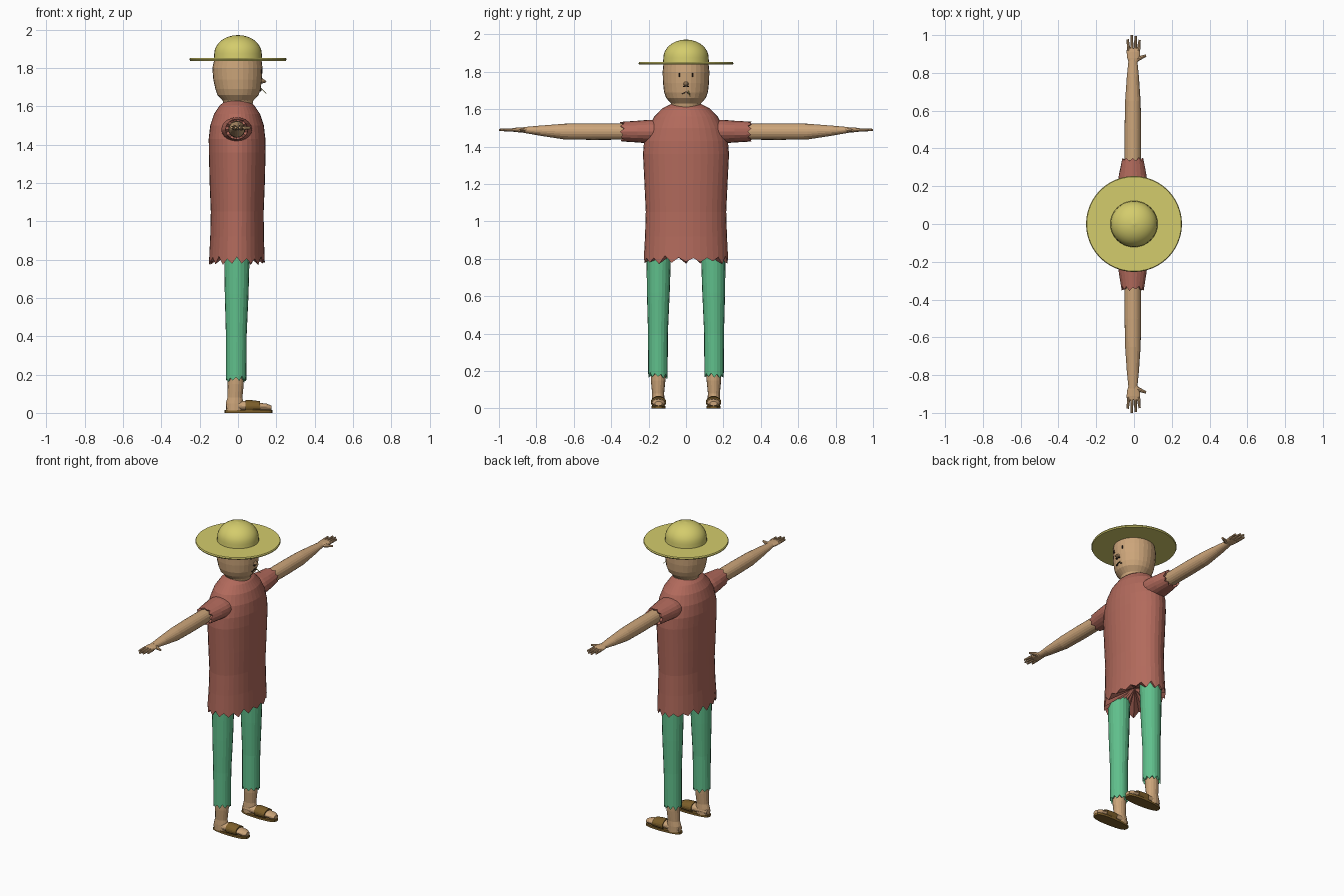
import bpy, bmesh, math, random
from mathutils import Vector, Matrix

if "Cube" in bpy.data.objects:
    bpy.data.objects.remove(bpy.data.objects["Cube"])

random.seed(4)


def material(name, r, g, b):
    def lin(c):
        c /= 255
        return c / 12.92 if c < 0.04045 else ((c + 0.055) / 1.055) ** 2.4
    m = bpy.data.materials.new(name)
    m.diffuse_color = (lin(r), lin(g), lin(b), 1)
    m.use_nodes = True
    m.node_tree.nodes["Principled BSDF"].inputs["Base Color"].default_value = m.diffuse_color
    return m


SKIN = material("skin", 204, 165, 122)
RED = material("red_cloth", 178, 106, 92)
GREEN = material("green_cloth", 96, 192, 140)
STRAW = material("straw", 212, 204, 108)
BROWN = material("brown_leather", 124, 94, 42)
DARK = material("dark_marks", 50, 38, 30)


def finish(bm, name, mat, smooth=False):
    bmesh.ops.recalc_face_normals(bm, faces=bm.faces)
    me = bpy.data.meshes.new(name)
    bm.to_mesh(me)
    bm.free()
    me.materials.append(mat)
    for p in me.polygons:
        p.use_smooth = smooth
    ob = bpy.data.objects.new(name, me)
    bpy.context.collection.objects.link(ob)
    if smooth:
        bpy.ops.object.select_all(action='DESELECT')
        ob.select_set(True)
        bpy.context.view_layer.objects.active = ob
        bpy.ops.object.shade_smooth_by_angle(angle=math.radians(40))
    return ob


def loft(name, mat, axis, rings, segs=20, jag=0.0, inset=0.0, smooth=False):
    """Closed elliptical loft. Ring = (position, centre u, centre v, radius u, radius v).
    axis z uses u=x v=y, axis y uses u=x v=z, axis x uses u=y v=z.
    The last ring may be torn (jag), with its cap pulled inwards (inset)."""
    def place(t, u, v):
        return {'z': (u, v, t), 'y': (u, t, v), 'x': (t, u, v)}[axis]
    bm = bmesh.new()
    loops = []
    for k, (t, cu, cv, ru, rv) in enumerate(rings):
        loop = []
        for i in range(segs):
            a = 2 * math.pi * i / segs
            off = 0
            if jag and k == len(rings) - 1:
                off = jag * random.uniform(0.3, 1.0) * (1 if i % 2 else -1)
            loop.append(bm.verts.new(place(t + off, cu + ru * math.cos(a), cv + rv * math.sin(a))))
        loops.append(loop)
    for a, b in zip(loops, loops[1:]):
        for i in range(segs):
            j = (i + 1) % segs
            bm.faces.new((a[i], a[j], b[j], b[i]))
    bm.faces.new(loops[0])
    t, cu, cv = rings[-1][:3]
    tip = bm.verts.new(place(t + inset, cu, cv))
    for i in range(segs):
        bm.faces.new((loops[-1][i], loops[-1][(i + 1) % segs], tip))
    return finish(bm, name, mat, smooth)


def rod(name, mat, p, q, r1, r2, segs=8, flat=1.0):
    """Tapered rod from p to q, flattened vertically before placement when flat < 1."""
    p, q = Vector(p), Vector(q)
    bm = bmesh.new()
    bmesh.ops.create_cone(bm, cap_ends=True, segments=segs, radius1=r1, radius2=r2, depth=(q - p).length)
    rot = (q - p).to_track_quat('Z', 'Y').to_matrix().to_4x4()
    bmesh.ops.transform(bm, matrix=Matrix.Translation((p + q) / 2) @ Matrix.Diagonal((1, 1, flat, 1)) @ rot,
                        verts=bm.verts)
    return finish(bm, name, mat)


def plate(name, mat, y, z, w, h, tilt=0.0):
    """Thin mark lying on the face, which looks towards +x."""
    ang = math.asin(y / 0.127)
    r = 0.126 if z > 1.72 else 0.118
    bm = bmesh.new()
    bmesh.ops.create_cube(bm, size=1)
    m = (Matrix.Translation((r * math.cos(ang), y, z)) @ Matrix.Rotation(ang, 4, 'Z')
         @ Matrix.Rotation(tilt, 4, 'X') @ Matrix.Diagonal((0.009, w, h, 1)))
    bmesh.ops.transform(bm, matrix=m, verts=bm.verts)
    return finish(bm, name, mat)


# Long torn shirt
loft("shirt", RED, 'z', [
    (1.63, -0.005, 0, 0.06, 0.075), (1.605, -0.005, 0, 0.09, 0.125), (1.56, -0.005, 0, 0.12, 0.17),
    (1.50, -0.005, 0, 0.14, 0.202), (1.43, -0.005, 0, 0.148, 0.224), (1.36, -0.004, 0, 0.148, 0.23),
    (1.20, -0.004, 0, 0.144, 0.222), (1.05, -0.004, 0, 0.138, 0.215), (0.92, -0.005, 0, 0.14, 0.219),
    (0.795, -0.006, 0, 0.146, 0.225)], segs=36, jag=0.024, inset=0.08)

# Head with neck
loft("head", SKIN, 'z', [
    (1.58, 0, 0, 0.07, 0.075), (1.63, 0, 0, 0.08, 0.08), (1.66, 0, 0, 0.108, 0.106),
    (1.69, 0, 0, 0.118, 0.117), (1.74, -0.002, 0, 0.127, 0.123), (1.80, -0.003, 0, 0.131, 0.125),
    (1.85, 0, 0, 0.122, 0.12)], segs=28)

# Face
for s in (1, -1):
    plate("eye", DARK, 0.036 * s, 1.782, 0.007, 0.02)
    plate("nostril", DARK, 0.010 * s, 1.722, 0.01, 0.006)
    plate("mouth", DARK, 0.011 * s, 1.687, 0.025, 0.005, -0.5 * s)
rod("nose", SKIN, (0.11, 0, 1.737), (0.147, 0, 1.728), 0.019, 0.004)
rod("grass_stalk", STRAW, (0.11, 0.01, 1.705), (0.147, 0.022, 1.668), 0.002, 0.002, 5)

# Straw hat
loft("hat_brim", STRAW, 'z', [(1.838, 0, 0, 0.25, 0.25), (1.845, 0, 0, 0.254, 0.254),
                              (1.852, 0, 0, 0.25, 0.25)], segs=48)
loft("hat_crown", STRAW, 'z', [(1.845, 0, 0, 0.126, 0.123)] + [
    (1.875 + 0.097 * math.sin(a), 0, 0, 0.124 * math.cos(a), 0.121 * math.cos(a))
    for a in (math.radians(d) for d in range(0, 90, 11))],
    segs=32, inset=0.001, smooth=True)

for s in (1, -1):
    # Sleeve
    loft("sleeve", RED, 'y', [(s * y, -0.007, 1.48, ru, rv) for y, ru, rv in
         ((0.12, 0.08, 0.06), (0.20, 0.08, 0.063), (0.26, 0.073, 0.058), (0.342, 0.058, 0.053))],
         segs=20, jag=0.012, inset=-0.02 * s)
    # Arm
    loft("arm", SKIN, 'y', [(s * y, -0.006, z, ru, rv) for y, z, ru, rv in
         ((0.28, 1.48, 0.043, 0.043), (0.50, 1.48, 0.044, 0.044), (0.65, 1.48, 0.041, 0.042),
          (0.78, 1.485, 0.032, 0.027), (0.87, 1.489, 0.023, 0.015))], segs=20)
    # Hand
    loft("palm", SKIN, 'y', [(s * y, x, 1.489, ru, rv) for y, x, ru, rv in
         ((0.85, -0.005, 0.022, 0.014), (0.88, -0.003, 0.033, 0.014),
          (0.91, -0.003, 0.036, 0.012), (0.928, -0.003, 0.035, 0.009))], segs=14)
    for x0, x1, y in ((-0.028, -0.033, 0.978), (-0.011, -0.012, 1.0), (0.007, 0.009, 0.995), (0.023, 0.03, 0.975)):
        rod("finger", SKIN, (x0, s * 0.915, 1.489), (x1, s * y, 1.489), 0.0095, 0.006)
    rod("thumb", SKIN, (0.015, s * 0.872, 1.487), (0.064, s * 0.892, 1.487), 0.013, 0.006)
    # Trouser leg
    loft("trouser_leg", GREEN, 'z', [(z, x, s * y, ru, rv) for z, x, y, ru, rv in
         ((0.90, -0.006, 0.145, 0.068, 0.066), (0.80, -0.006, 0.146, 0.066, 0.065),
          (0.62, -0.007, 0.148, 0.062, 0.061), (0.40, -0.009, 0.15, 0.054, 0.053),
          (0.175, -0.01, 0.15, 0.053, 0.052))], segs=20, jag=0.018, inset=0.02)
    # Ankle and foot
    loft("ankle", SKIN, 'z', [(z, x, s * 0.149, ru, rv) for z, x, ru, rv in
         ((0.25, -0.012, 0.042, 0.04), (0.15, -0.012, 0.042, 0.039), (0.08, -0.016, 0.039, 0.032),
          (0.05, -0.018, 0.046, 0.034), (0.012, -0.018, 0.045, 0.034))], segs=16)
    loft("foot", SKIN, 'x', [(x, s * 0.147, z, ru, rv) for x, z, ru, rv in
         ((-0.06, 0.032, 0.02, 0.018), (-0.03, 0.038, 0.033, 0.026), (0.04, 0.037, 0.034, 0.025),
          (0.10, 0.033, 0.037, 0.021), (0.15, 0.03, 0.034, 0.018), (0.174, 0.026, 0.02, 0.012))], segs=16)
    # Sandal
    loft("sandal_strap", BROWN, 'x', [(x, s * 0.147, 0.034, 0.041, rv) for x, rv in
         ((0.04, 0.033), (0.075, 0.032), (0.115, 0.027))], segs=20)
    bm = bmesh.new()
    outline = []
    for i in range(24):
        a = 2 * math.pi * i / 24
        c, n = math.cos(a), math.sin(a)
        w = 0.041 * abs(n) ** 0.6 * math.copysign(1, n) * (0.93 + 0.07 * c)
        outline.append(bm.verts.new((0.055 + 0.125 * c, s * 0.147 + w, 0)))
    base = bm.faces.new(outline)
    top = bmesh.ops.extrude_face_region(bm, geom=[base])
    bmesh.ops.translate(bm, vec=(0, 0, 0.014), verts=[v for v in top["geom"] if isinstance(v, bmesh.types.BMVert)])
    finish(bm, "sandal_sole", BROWN)
